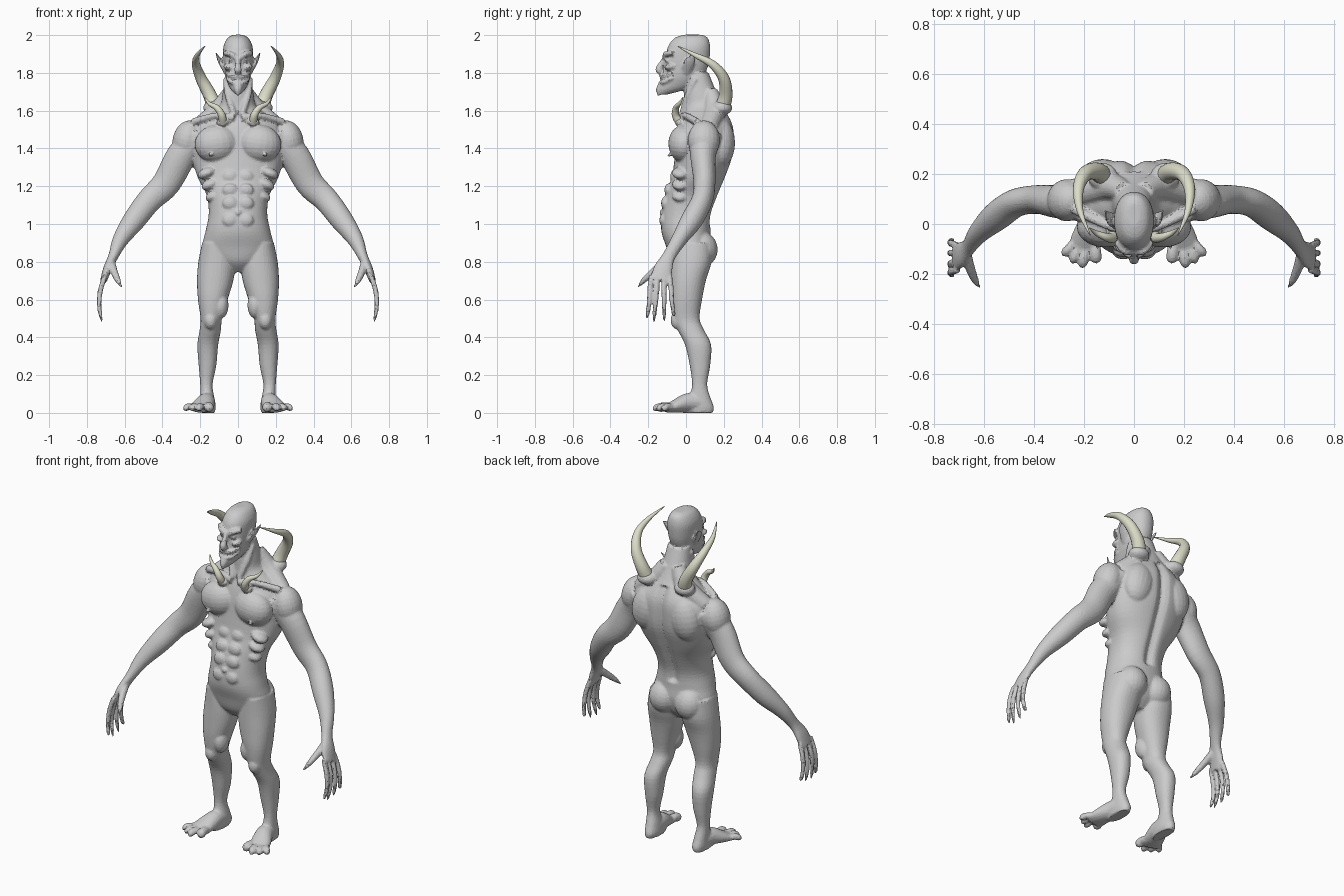
import bpy, bmesh
from math import sin, cos, pi, exp
from mathutils import Vector, Matrix


def spline(rows, steps):
    """Catmull-Rom interpolation of equal-length rows."""
    out = []
    n = len(rows)
    for i in range(n - 1):
        p0, p1, p2, p3 = rows[max(i - 1, 0)], rows[i], rows[i + 1], rows[min(i + 2, n - 1)]
        for k in range(steps):
            t = k / steps
            out.append([0.5 * (2 * b + (c - a) * t + (2 * a - 5 * b + 4 * c - d) * t * t
                               + (3 * b - a - 3 * c + d) * t ** 3)
                        for a, b, c, d in zip(p0, p1, p2, p3)])
    out.append(list(rows[-1]))
    return out


def skin(bm, rings):
    n = len(rings[0])
    vs = [[bm.verts.new(p) for p in r] for r in rings]
    faces = [bm.faces.new((a[i], a[(i + 1) % n], b[(i + 1) % n], b[i]))
             for a, b in zip(vs, vs[1:]) for i in range(n)]
    faces += [bm.faces.new(vs[0]), bm.faces.new(vs[-1])]
    bmesh.ops.recalc_face_normals(bm, faces=faces)
    return [v for r in vs for v in r]


def stack(bm, rows, s=1, seg=48, steps=4, p=2.2):
    """Level cross-sections: z, x min, x max, y front, y back."""
    rings = []
    for z, x0, x1, y0, y1 in spline(rows, steps):
        ring = []
        for i in range(seg):
            c, d = cos(2 * pi * i / seg), sin(2 * pi * i / seg)
            u = abs(c) ** (2 / p) * (1 if c > 0 else -1)
            v = abs(d) ** (2 / p) * (1 if d > 0 else -1)
            ring.append((s * ((x0 + x1) / 2 + u * (x1 - x0) / 2),
                         (y0 + y1) / 2 + v * (y1 - y0) / 2, z))
        rings.append(ring)
    return skin(bm, rings)


def tube(bm, rows, s=1, seg=16, steps=4, ref=(0, 1, 0)):
    """Swept ellipse: x, y, z, radius along ref, other radius."""
    rows = spline([r if len(r) == 5 else (*r, r[3]) for r in rows], steps)
    pts = [Vector(r[:3]) for r in rows]
    rings = []
    for i, r in enumerate(rows):
        t = (pts[min(i + 1, len(pts) - 1)] - pts[max(i - 1, 0)]).normalized()
        n1 = Vector(ref)
        n1 = (n1 - t * n1.dot(t)).normalized()
        n2 = t.cross(n1)
        ring = []
        for k in range(seg):
            q = 2 * pi * k / seg
            v = pts[i] + n1 * cos(q) * max(r[3], .001) + n2 * sin(q) * max(r[4], .001)
            ring.append((s * v.x, v.y, v.z))
        rings.append(ring)
    return skin(bm, rings)


def blob(bm, c, r, s=1, tilt=0):
    m = (Matrix.Translation((s * c[0], c[1], c[2])) @ Matrix.Rotation(s * tilt, 4, 'Y')
         @ Matrix.Diagonal((*r, 1)))
    bmesh.ops.create_uvsphere(bm, u_segments=20, v_segments=12, radius=1, matrix=m)


def finish(bm, name):
    me = bpy.data.meshes.new(name)
    bm.to_mesh(me)
    bm.free()
    ob = bpy.data.objects.new(name, me)
    bpy.context.collection.objects.link(ob)
    return ob


body = bmesh.new()

# Torso and neck, with a spine groove and a breastbone groove
torso = [(z, -w, w, f, b) for z, w, f, b in [
    (.745, .04, -.03, .06), (.80, .13, -.08, .11), (.88, .185, -.105, .135),
    (.96, .172, -.13, .13), (1.05, .155, -.13, .135), (1.15, .165, -.11, .17),
    (1.25, .215, -.075, .21), (1.35, .24, -.06, .245), (1.45, .25, -.05, .255),
    (1.52, .225, -.035, .25), (1.58, .15, -.015, .225), (1.63, .095, -.01, .195),
    (1.70, .08, -.01, .16), (1.80, .065, 0, .12)]]
for v in stack(body, torso, seg=80):
    if 1.0 < v.co.z < 1.6 and v.co.y > .05:
        v.co.y -= .025 * exp(-(v.co.x / .025) ** 2)

# Skull and jaw
stack(body, [(z, -w, w, f, b) for z, w, f, b in [
    (2.002, .025, -.01, .085), (1.985, .055, -.06, .115), (1.94, .077, -.095, .128),
    (1.88, .078, -.108, .125), (1.83, .073, -.115, .115), (1.78, .066, -.12, .09),
    (1.74, .052, -.132, .05), (1.71, .036, -.142, -.01), (1.685, .012, -.142, -.1)]])
# Nose and pointed chin
tube(body, [(0, -.1, 1.89, .014), (0, -.13, 1.85, .014), (0, -.143, 1.815, .02), (0, -.12, 1.80, .012)],
     ref=(1, 0, 0))
tube(body, [(0, -.115, 1.74, .03), (0, -.14, 1.71, .02), (0, -.147, 1.675, .004)])
# Navel rim
blob(body, (0, -.13, 1.06), (.016, .012, .014))

for s in (1, -1):
    # Brow, eye, cheek, lips, ear
    tube(body, [(.01, -.112, 1.88, .013), (.04, -.108, 1.90, .014), (.072, -.07, 1.905, .012)], s)
    blob(body, (.036, -.098, 1.867), (.016, .016, .012), s)
    blob(body, (.052, -.082, 1.83), (.026, .034, .017), s, -.3)
    tube(body, [(0, -.133, 1.782, .01), (.035, -.118, 1.783, .01), (.062, -.07, 1.80, .008)], s)
    tube(body, [(0, -.137, 1.745, .011), (.035, -.118, 1.75, .011), (.06, -.07, 1.775, .008)], s)
    tube(body, [(.062, 0, 1.80, .022, .012), (.095, .02, 1.86, .03, .011), (.117, .055, 1.907, .004)], s)
    # Neck cords and collar bones
    tube(body, [(.062, .05, 1.77, .018), (.052, .01, 1.68, .018), (.02, -.025, 1.575, .014)], s)
    tube(body, [(.02, -.03, 1.56, .016), (.11, -.005, 1.575, .016), (.24, .06, 1.54, .02)], s)
    # Chest, shoulder, shoulder blade, trapezius
    blob(body, (.115, -.012, 1.425), (.115, .082, .1), s, .15)
    blob(body, (.145, -.088, 1.365), (.011, .011, .009), s)
    blob(body, (.268, .095, 1.445), (.078, .085, .105), s, -.25)
    blob(body, (.125, .185, 1.43), (.095, .075, .13), s, -.2)
    tube(body, [(.04, .13, 1.70, .04), (.1, .15, 1.60, .055), (.21, .12, 1.51, .05)], s)
    # Belly muscles and flanks
    for z, y in ((1.25, -.07), (1.18, -.1), (1.11, -.118), (1.02, -.127)):
        blob(body, (.042, y + .006, z), (.04, .02, .035), s)
    for z in (1.15, 1.21, 1.27):
        blob(body, (.125 + (z - 1.15) * .35, -.03, z), (.05, .045, .028), s, .4)
    # Horn sockets
    blob(body, (.125, .19, 1.615), (.06, .055, .04), s)
    blob(body, (.08, -.03, 1.54), (.034, .03, .02), s)
    # Leg
    stack(body, [(.90, .05, .19, -.085, .13), (.80, .015, .21, -.085, .135),
                 (.70, .025, .217, -.085, .105), (.60, .055, .212, -.083, .085),
                 (.50, .085, .198, -.07, .072), (.44, .09, .203, -.045, .095),
                 (.36, .105, .215, -.005, .133), (.25, .115, .208, .02, .128),
                 (.15, .135, .2, .032, .112), (.08, .125, .2, .015, .13),
                 (.03, .118, .2, -.02, .148), (0, .125, .195, -.02, .142)], s, seg=32)
    blob(body, (.085, .08, .865), (.088, .088, .095), s)
    blob(body, (.145, -.045, .49), (.036, .037, .048), s)
    blob(body, (.09, -.03, .57), (.04, .05, .07), s)
    # Foot and toes
    tube(body, [(.16, .08, .055, .04, .045), (.17, .01, .055, .05, .05),
                (.192, -.06, .034, .06, .034), (.205, -.11, .022, .06, .02)], s, ref=(1, 0, 0))
    for bx, by, tx, ty, r in ((.158, -.08, .15, -.155, .024), (.195, -.1, .208, -.175, .019),
                              (.22, -.09, .248, -.155, .018), (.24, -.075, .285, -.125, .018)):
        tube(body, [(bx, by, .03, r), ((bx + tx) / 2, (by + ty) / 2, .034, r),
                    (bx * .2 + tx * .8, by * .2 + ty * .8, .024, r), (tx, ty, .014, .006)],
             s, 12, ref=(0, 0, 1))
    # Arm and palm
    tube(body, [(.21, .1, 1.47, .09, .07), (.30, .09, 1.36, .068, .08), (.38, .098, 1.215, .058, .075),
                (.47, .085, 1.125, .056, .066), (.55, .03, 1.02, .058, .06),
                (.62, -.035, .92, .042, .043), (.66, -.09, .83, .035, .027),
                (.69, -.12, .765, .05, .023), (.712, -.135, .70, .056, .018)], s, 24, 5)
    # Fingers and thumb
    for by, ty, tz in ((-.184, -.208, .50), (-.151, -.17, .478), (-.117, -.115, .483), (-.086, -.06, .525)):
        tube(body, [(.705, by, .725, .014), (.728, by * .7 + ty * .3, .65, .014),
                    (.735, (by + ty) / 2, .58, .0125), (.728, by * .15 + ty * .85, .52, .0105),
                    (.72, ty, tz, .004)], s, 12)
    tube(body, [(.675, -.11, .80, .024), (.655, -.175, .745, .02), (.635, -.225, .70, .015),
                (.615, -.255, .665, .004)], s, 12, ref=(1, 0, 0))

body = finish(body, "body")
# Fuse the parts into one skin with flat facets
mod = body.modifiers.new("fuse", 'REMESH')
mod.mode = 'VOXEL'
mod.voxel_size = .0075
mod = body.modifiers.new("relax", 'SMOOTH')
mod.factor = .5
mod.iterations = 3
mod = body.modifiers.new("facets", 'DECIMATE')
mod.ratio = .35

# Horns on the shoulders and the collar
ivory = bpy.data.materials.new("ivory")
ivory.diffuse_color = (.72, .72, .58, 1)
horns = {
    "shoulder_horn": [(.12, .185, 1.60, .042), (.148, .21, 1.68, .036), (.195, .2, 1.77, .03),
                      (.222, .14, 1.845, .022), (.215, .05, 1.893, .013), (.175, -.045, 1.942, .002)],
    "collar_horn": [(.08, -.03, 1.53, .022), (.086, -.055, 1.575, .02), (.112, -.052, 1.615, .016),
                    (.152, -.035, 1.637, .01), (.178, -.015, 1.672, .002)]}
for name, path in horns.items():
    for s, side in ((1, "left"), (-1, "right")):
        bm = bmesh.new()
        tube(bm, path, s, 16, 5, ref=(1, 0, 0))
        ob = finish(bm, name + "_" + side)
        ob.data.materials.append(ivory)
        ob.data.shade_smooth()
